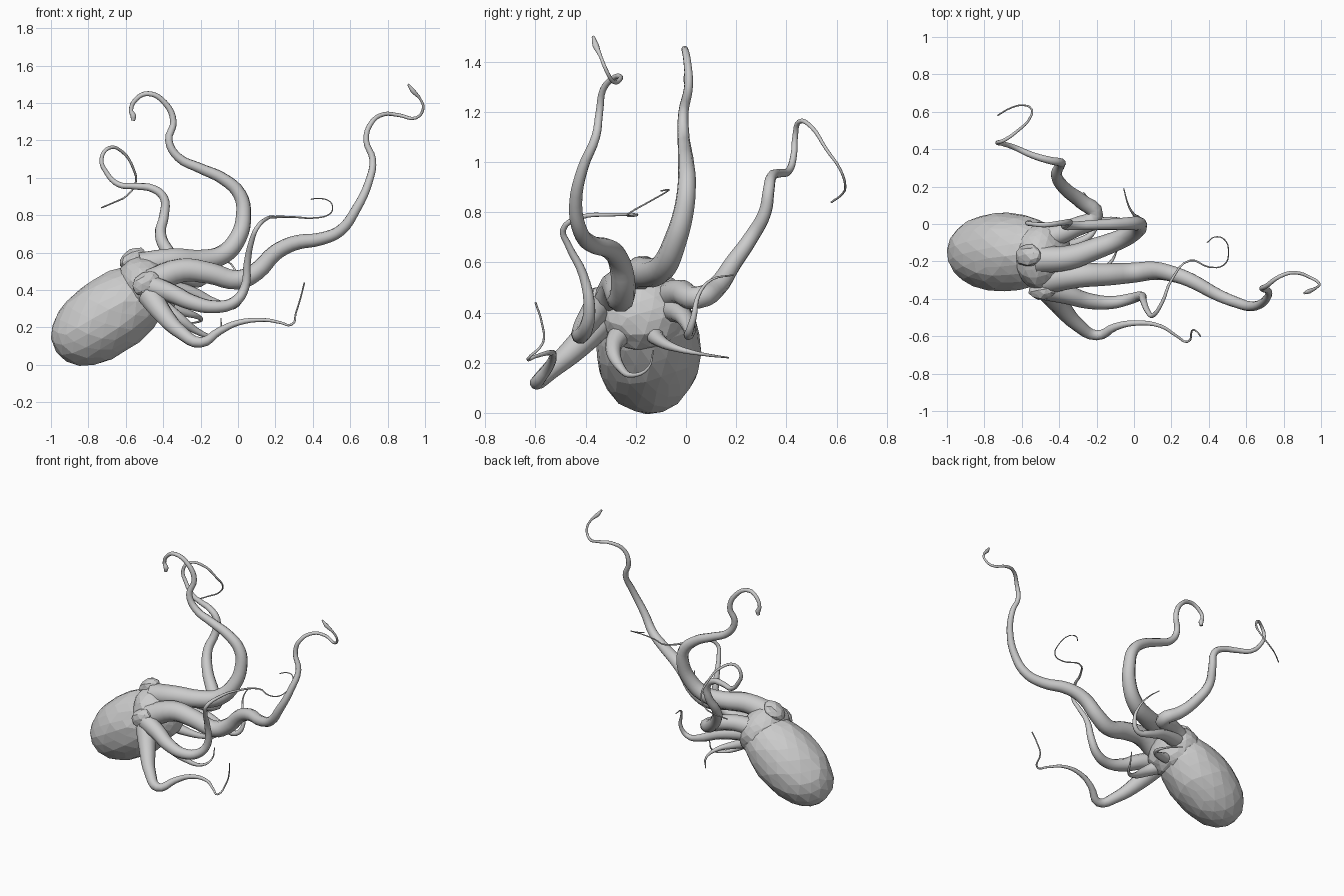
import bpy, bmesh, math, random
from mathutils import Vector, Matrix

random.seed(4)


def blob(name, center, radii, sub, jitter=0.0, taper=0.0, blunt=1.0):
    """Faceted ellipsoid whose long axis follows the tilted body."""
    u, v, w = Vector((.82, 0, .57)), Vector((0, 1, 0)), Vector((-.57, 0, .82))
    bm = bmesh.new()
    bmesh.ops.create_icosphere(bm, subdivisions=sub, radius=1,
                               matrix=Matrix.Rotation(0.4, 4, 'X'))
    for p in bm.verts:
        c = p.co.copy()
        side = (1 - taper * c.x) * math.hypot(c.y, c.z) ** (blunt - 1) if abs(c.x) < .999 else 1
        j = 1 + random.uniform(-jitter, jitter)
        p.co = Vector(center) + u * c.x * radii[0] + (v * c.y * radii[1] + w * c.z * radii[2]) * side * j
    me = bpy.data.meshes.new(name)
    bm.to_mesh(me)
    bm.free()
    ob = bpy.data.objects.new(name, me)
    bpy.context.collection.objects.link(ob)
    return ob


def arm(name, base, tip, power, pts, club=0.0):
    """Tapering tentacle along a smooth path; club widens the end."""
    pts = [Vector(p) for p in pts]
    dist = [0.0]
    for a, b in zip(pts, pts[1:]):
        dist.append(dist[-1] + (b - a).length)
    cu = bpy.data.curves.new(name, 'CURVE')
    cu.dimensions = '3D'
    cu.bevel_depth = 1.0
    cu.bevel_resolution = 3
    cu.resolution_u = 4
    cu.use_fill_caps = True
    sp = cu.splines.new('BEZIER')
    sp.bezier_points.add(len(pts) - 1)
    for bp, p, d in zip(sp.bezier_points, pts, dist):
        bp.co = p
        bp.handle_left_type = bp.handle_right_type = 'AUTO'
        bp.radius = tip + (base - tip) * (1 - d / dist[-1]) ** power
    if club:
        sp.bezier_points[-2].radius = club
    ob = bpy.data.objects.new(name, cu)
    bpy.context.collection.objects.link(ob)
    bpy.ops.object.select_all(action='DESELECT')
    ob.select_set(True)
    bpy.context.view_layer.objects.active = ob
    bpy.ops.object.convert(target='MESH')
    bpy.ops.object.shade_smooth_by_angle(angle=math.radians(50))


# Body, head and eyes
blob("mantle", (-.683, -.15, .268), (.352, .21, .21), 3, .02, .04, .9)
blob("head", (-.485, -.175, .415), (.14, .185, .18), 3, .03)
blob("upper_eye", (-.565, -.17, .57), (.08, .06, .045), 2, .1)
blob("side_eye", (-.49, -.36, .435), (.08, .045, .06), 2, .1)

# Thick arms
arm("upper_arm", .074, .011, 1.5, [
    (-.52, -.19, .53), (-.35, -.18, .56), (-.2, -.13, .56), (-.08, -.085, .59),
    (0, -.045, .68), (.03, -.01, .8), (.01, .003, .91), (-.08, 0, .995),
    (-.2, -.005, 1.05), (-.32, -.01, 1.11), (-.37, -.01, 1.2), (-.345, .01, 1.3),
    (-.39, .005, 1.4), (-.48, -.005, 1.45), (-.545, 0, 1.42), (-.572, .005, 1.36),
    (-.56, .005, 1.33), (-.562, .005, 1.305)], .016)
arm("long_arm", .074, .006, 1.5, [
    (-.47, -.3, .44), (-.3, -.275, .505), (-.15, -.27, .49), (0, -.26, .455),
    (.1, -.25, .5), (.2, -.265, .6), (.3, -.3, .65), (.45, -.38, .675),
    (.55, -.42, .72), (.63, -.44, .83), (.7, -.41, .98), (.72, -.36, 1.1),
    (.685, -.345, 1.2), (.71, -.33, 1.29), (.78, -.28, 1.34), (.86, -.26, 1.335),
    (.95, -.29, 1.32), (.99, -.32, 1.37), (.975, -.34, 1.42), (.935, -.36, 1.465),
    (.91, -.37, 1.5)], .013)
arm("back_arm", .06, .004, 1.8, [
    (-.47, -.08, .46), (-.32, -.02, .48), (-.21, .05, .46), (-.28, .12, .5),
    (-.37, .19, .6), (-.415, .26, .7), (-.395, .315, .8), (-.395, .33, .89),
    (-.45, .34, .94), (-.55, .37, .955), (-.64, .41, .965), (-.705, .43, 1.03),
    (-.73, .435, 1.1), (-.69, .45, 1.16), (-.62, .5, 1.14), (-.56, .56, 1.05),
    (-.548, .615, .97), (-.6, .635, .9), (-.66, .62, .87), (-.73, .58, .84)])

# Thinner front arms
arm("side_arm", .06, .003, 2.5, [
    (-.46, -.35, .42), (-.35, -.38, .38), (-.25, -.41, .335), (-.12, -.42, .31),
    (-.02, -.4, .335), (.035, -.385, .41), (.05, -.41, .55), (.075, -.47, .67),
    (.1, -.49, .73), (.15, -.42, .78), (.2, -.3, .79), (.3, -.195, .79),
    (.4, -.23, .785), (.48, -.22, .8), (.505, -.15, .84), (.48, -.08, .88),
    (.43, -.07, .89), (.39, -.1, .885)])
arm("low_arm", .068, .004, 2.2, [
    (-.47, -.34, .37), (-.4, -.43, .27), (-.3, -.54, .17), (-.2, -.595, .12),
    (-.1, -.55, .18), (0, -.53, .225), (.14, -.545, .24), (.23, -.6, .225),
    (.285, -.63, .215), (.31, -.57, .28), (.335, -.575, .36), (.355, -.6, .44)])

# Short inner arms
arm("inner_arm_low", .05, .003, 1.6, [
    (-.44, -.25, .33), (-.33, -.29, .26), (-.22, -.26, .18), (-.13, -.21, .15),
    (-.095, -.15, .18), (-.09, -.13, .25)])
arm("inner_arm_mid", .045, .003, 1.8, [
    (-.44, -.14, .33), (-.3, -.1, .285), (-.21, -.03, .255), (-.2, .06, .235),
    (-.27, .17, .22)])
arm("inner_arm_high", .055, .003, 1.6, [
    (-.44, -.07, .42), (-.25, -.01, .385), (-.12, .015, .33), (-.02, .01, .315),
    (.02, .03, .38), (0, .05, .47), (-.03, .1, .53), (-.055, .19, .55)])
